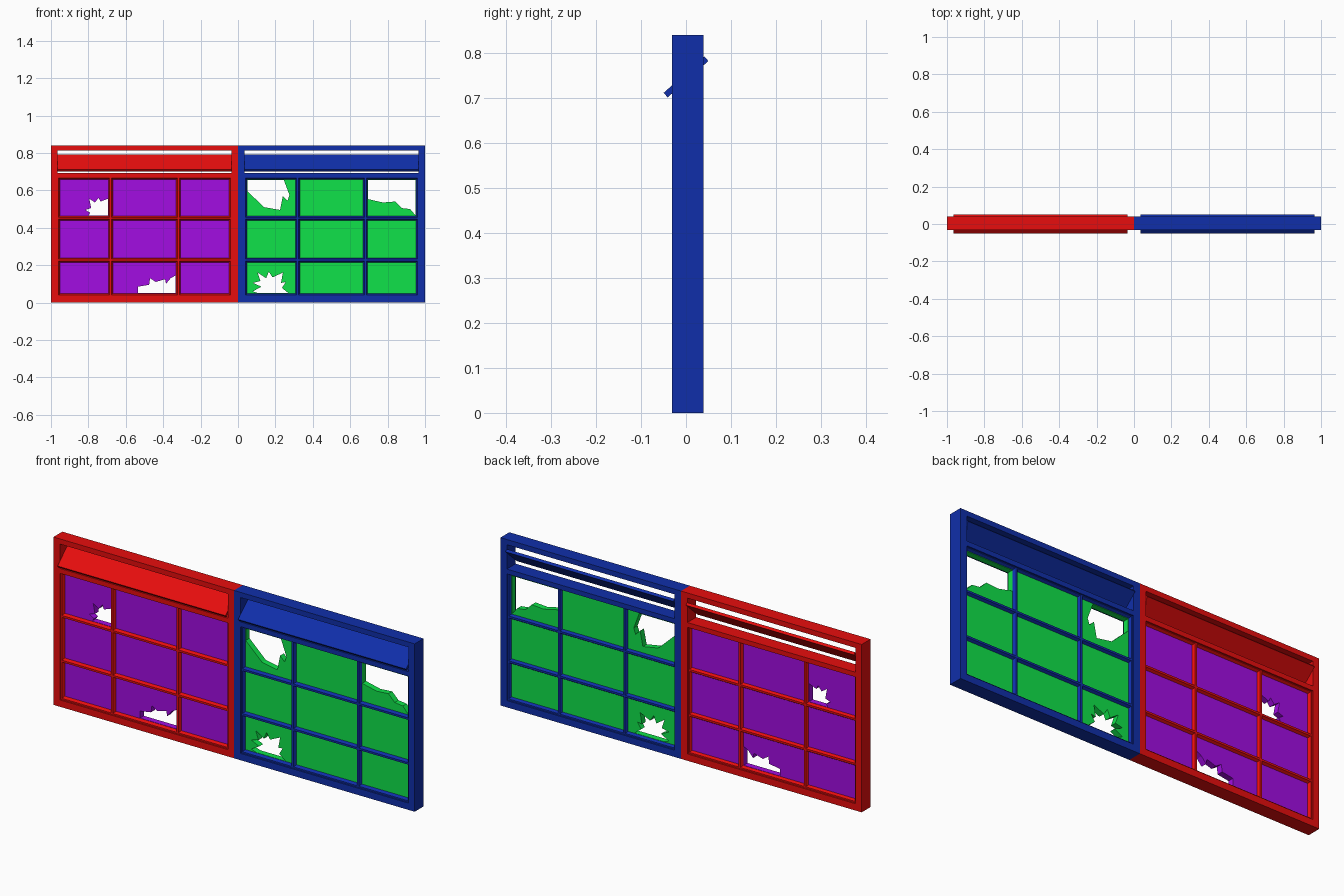
import bpy, bmesh, math
from mathutils import Vector

if "Cube" in bpy.data.objects:
    bpy.data.objects.remove(bpy.data.objects["Cube"])


def material(name, rgb):
    m = bpy.data.materials.new(name)
    m.diffuse_color = (*rgb, 1)
    m.use_nodes = True
    m.node_tree.nodes["Principled BSDF"].inputs["Base Color"].default_value = m.diffuse_color
    return m


def add_prism(bm, points, offset):
    """Extrude a closed 3D polygon along an offset vector."""
    a = [bm.verts.new(p) for p in points]
    b = [bm.verts.new(Vector(p) + Vector(offset)) for p in points]
    bm.faces.new(a)
    bm.faces.new(b[::-1])
    n = len(a)
    for i in range(n):
        bm.faces.new((a[i], b[i], b[(i + 1) % n], a[(i + 1) % n]))


def add_box(bm, x0, x1, y0, y1, z0, z1):
    add_prism(bm, [(x0, y0, z0), (x1, y0, z0), (x1, y0, z1), (x0, y0, z1)], (0, y1 - y0, 0))


def finish(bm, name, mat=None):
    bmesh.ops.recalc_face_normals(bm, faces=bm.faces)
    me = bpy.data.meshes.new(name)
    bm.to_mesh(me)
    bm.free()
    ob = bpy.data.objects.new(name, me)
    bpy.context.collection.objects.link(ob)
    if mat:
        me.materials.append(mat)
    return ob


Y0, Y1 = -0.031, 0.039       # frame depth
G0, G1 = -0.01, 0.02         # glass depth
HALF = 0.0125                # half width of a glazing bar
# Chamfered glazing bar section: (depth, across)
BAR = [(-0.024, -0.005), (-0.024, 0.005), (G0, HALF), (G1, HALF),
       (0.032, 0.005), (0.032, -0.005), (G1, -HALF), (G0, -HALF)]


def window(side, x0, frame_mat, glass_mat, holes):
    x1 = x0 + 1
    s = 0.035

    # Outer frame: stiles, rails and transom
    bm = bmesh.new()
    add_box(bm, x0, x0 + s, Y0, Y1, 0, 0.84)
    add_box(bm, x1 - s, x1, Y0, Y1, 0, 0.84)
    for z0, z1 in ((0, 0.034), (0.668, 0.692), (0.814, 0.84)):
        add_box(bm, x0 + s, x1 - s, Y0, Y1, z0, z1)
    finish(bm, side + "_frame", frame_mat)

    # Glazing bars, with the same moulding round the opening
    bm = bmesh.new()
    for x in (s + 0.001, 0.319, 0.681, 1 - s - 0.001):
        add_prism(bm, [(x0 + x + w, y, 0.025) for y, w in BAR], (0, 0, 0.652))
    for z in (0.036, 0.227, 0.451, 0.67):
        add_prism(bm, [(x0 + 0.025, y, z + w) for y, w in BAR], (0.95, 0, 0))
    finish(bm, side + "_glazing_bars", frame_mat)

    # Tilted ventilation slat
    bm = bmesh.new()
    a = math.radians(41.8)
    along = Vector((0, math.cos(a), math.sin(a))) * 0.0607
    across = Vector((0, -math.sin(a), math.cos(a))) * 0.0068
    c = Vector((x0 + s, 0, 0.747))
    add_prism(bm, [c - along - across, c + along - across,
                   c + along + across, c - along + across], (1 - 2 * s, 0, 0))
    finish(bm, side + "_vent_slat", frame_mat)

    # Glass sheet with broken holes cut through
    bm = bmesh.new()
    add_box(bm, x0 + 0.028, x1 - 0.028, G0, G1, 0.028, 0.678)
    glass = finish(bm, side + "_glass", glass_mat)
    bm = bmesh.new()
    for hole in holes:
        add_prism(bm, [(x, -0.1, z) for x, z in hole], (0, 0.2, 0))
    cutter = finish(bm, side + "_hole_cutter")
    cutter.hide_render = True
    mod = glass.modifiers.new("holes", 'BOOLEAN')
    mod.operation = 'DIFFERENCE'
    mod.solver = 'EXACT'
    mod.object = cutter
    bpy.context.view_layer.objects.active = glass
    bpy.ops.object.modifier_apply(modifier=mod.name)
    bpy.data.objects.remove(cutter)


red = material("red_paint", (0.80, 0.004, 0.004))
blue = material("blue_paint", (0.005, 0.028, 0.40))
purple = material("purple_glass", (0.36, 0.004, 0.76))
green = material("green_glass", (0.005, 0.76, 0.068))

# Jagged hole outlines (x, z)
left_holes = [
    [(-.695, .555), (-.735, .54), (-.745, .56), (-.765, .535), (-.795, .555), (-.785, .505),
     (-.815, .495), (-.79, .48), (-.80, .465), (-.695, .465)],
    [(-.535, .05), (-.535, .085), (-.475, .095), (-.47, .13), (-.44, .11), (-.39, .125),
     (-.385, .10), (-.36, .13), (-.333, .145), (-.333, .05)],
]
right_holes = [
    [(.05, .655), (.05, .595), (.14, .51), (.225, .495), (.24, .57), (.265, .545),
     (.275, .575), (.245, .655)],
    [(.695, .655), (.695, .553), (.775, .535), (.84, .54), (.875, .505), (.92, .50),
     (.95, .465), (.95, .655)],
    [(.08, .06), (.125, .085), (.08, .105), (.12, .115), (.105, .16), (.15, .13),
     (.165, .165), (.185, .135), (.24, .16), (.23, .105), (.255, .11), (.235, .078),
     (.27, .05), (.11, .05)],
]
window("left", -1, red, purple, left_holes)
window("right", 0, blue, green, right_holes)
